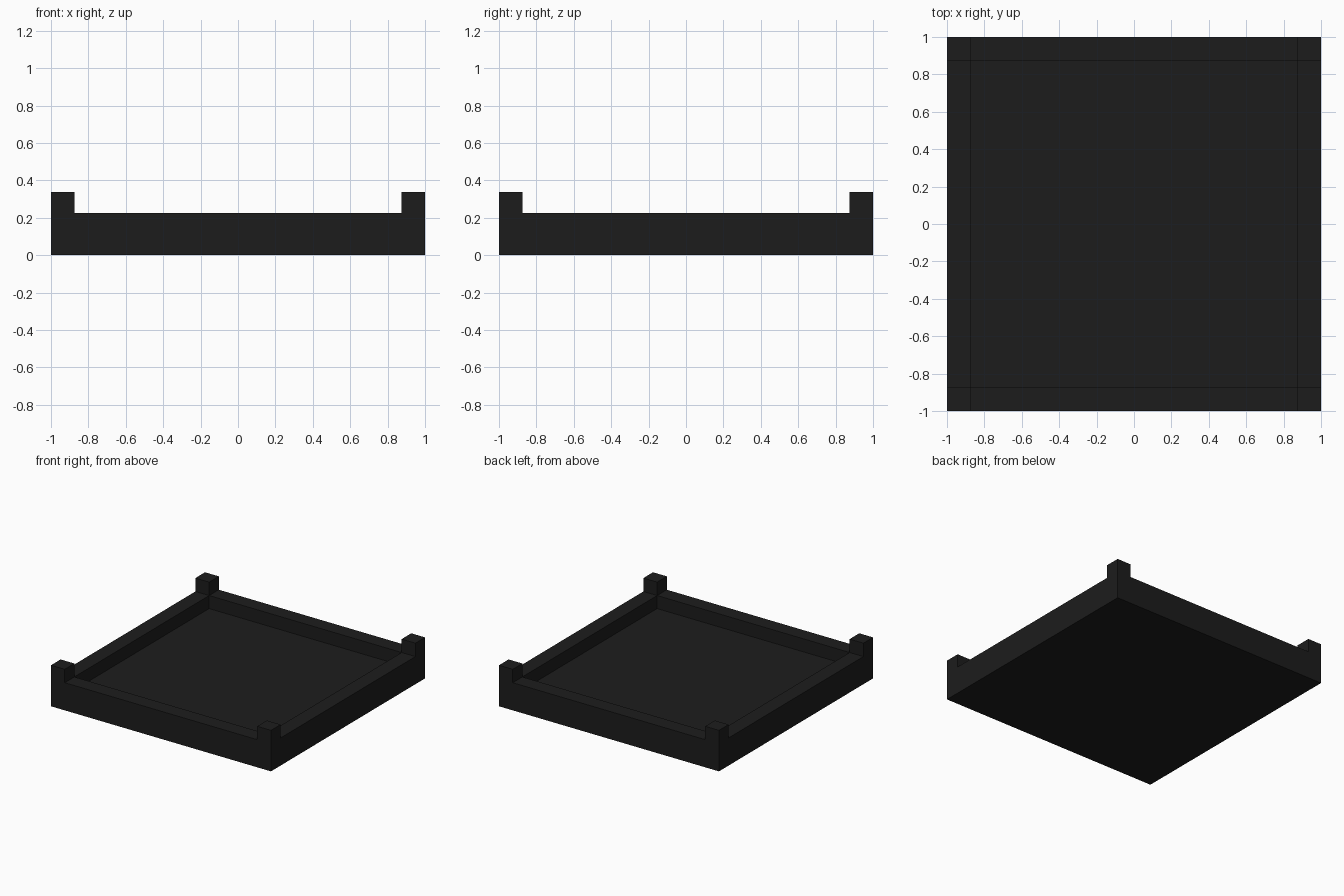
import bpy

if "Cube" in bpy.data.objects:
    bpy.data.objects.remove(bpy.data.objects["Cube"])

T = 0.125       # wall and post thickness
FLOOR_Z = 0.12  # top of the floor
WALL_Z = 0.227  # top of the walls
POST_Z = 0.337  # top of the corner posts
INNER = 1 - T
MID = 1 - T / 2

mat = bpy.data.materials.new("black")
mat.diffuse_color = (0.012, 0.012, 0.012, 1)
mat.use_nodes = True
mat.node_tree.nodes["Principled BSDF"].inputs["Base Color"].default_value = mat.diffuse_color


def box(name, x, y, width, depth, height):
    """Box standing on z = 0, centred on x, y."""
    bpy.ops.mesh.primitive_cube_add(size=1, location=(x, y, height / 2))
    ob = bpy.context.object
    ob.name = name
    ob.scale = (width, depth, height)
    bpy.ops.object.transform_apply(location=False, rotation=False, scale=True)
    ob.data.materials.append(mat)


# Floor panel inside the walls
box("floor", 0, 0, 2 * INNER, 2 * INNER, FLOOR_Z)

# Low walls between the posts
for s, y_name, x_name in ((-1, "front", "left"), (1, "back", "right")):
    box(y_name + "_wall", 0, s * MID, 2 * INNER, T, WALL_Z)
    box(x_name + "_wall", s * MID, 0, T, 2 * INNER, WALL_Z)

# Raised corner posts
for sx, x_name in ((-1, "left"), (1, "right")):
    for sy, y_name in ((-1, "front"), (1, "back")):
        box(f"{y_name}_{x_name}_post", sx * MID, sy * MID, T, T, POST_Z)
